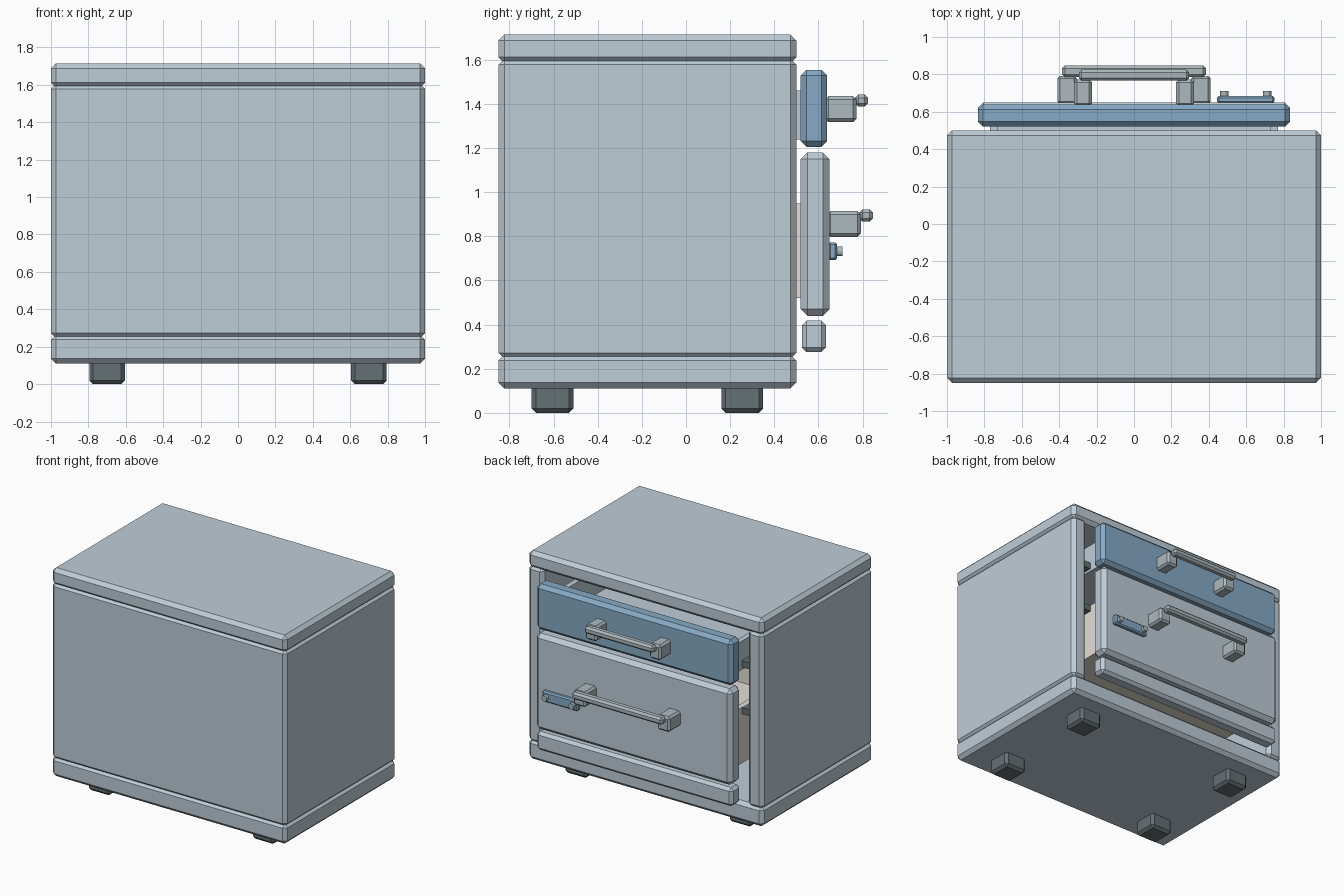
import bpy, bmesh, math
from mathutils import Matrix

if "Cube" in bpy.data.objects:
    bpy.data.objects.remove(bpy.data.objects["Cube"])


def material(name, r, g, b):
    m = bpy.data.materials.new(name)
    m.diffuse_color = (r, g, b, 1)
    m.use_nodes = True
    m.node_tree.nodes["Principled BSDF"].inputs["Base Color"].default_value = m.diffuse_color
    return m


BODY = material("body_grey", 0.52, 0.61, 0.68)
BLUE = material("drawer_blue", 0.24, 0.40, 0.56)
METAL = material("handle_metal", 0.42, 0.49, 0.52)
DARK = material("dark_rubber", 0.13, 0.16, 0.17)
CREAM = material("tray_cream", 0.78, 0.74, 0.66)


def finish(name, bm, mat, bevel):
    bmesh.ops.recalc_face_normals(bm, faces=bm.faces)
    me = bpy.data.meshes.new(name)
    bm.to_mesh(me)
    bm.free()
    ob = bpy.data.objects.new(name, me)
    bpy.context.collection.objects.link(ob)
    me.materials.append(mat)
    if bevel:
        mod = ob.modifiers.new("chamfer", 'BEVEL')
        mod.width = bevel
        mod.segments = 1
    return ob


def box(name, x, y, z, mat=BODY, bevel=0.015):
    """Chamfered box from (min, max) ranges."""
    bm = bmesh.new()
    size = [r[1] - r[0] for r in (x, y, z)]
    mid = [(r[1] + r[0]) / 2 for r in (x, y, z)]
    bmesh.ops.create_cube(bm, size=1, matrix=Matrix.Translation(mid) @ Matrix.Diagonal((*size, 1)))
    return finish(name, bm, mat, bevel)


# base and top slabs
box("base_slab", (-1, 1), (-0.85, 0.5), (0.11, 0.265), BODY, 0.027)
box("top_slab", (-1, 1), (-0.85, 0.5), (1.585, 1.715), BODY, 0.027)

# U-shaped shell: two sides and a back
bm = bmesh.new()
outline = [(-1, 0.5), (-1, -0.85), (1, -0.85), (1, 0.5),
           (0.87, 0.5), (0.87, -0.74), (-0.87, -0.74), (-0.87, 0.5)]
face = bm.faces.new([bm.verts.new((x, y, 0.245)) for x, y in outline])
ext = bmesh.ops.extrude_face_region(bm, geom=[face])
bmesh.ops.translate(bm, vec=(0, 0, 1.36),
                    verts=[v for v in ext["geom"] if isinstance(v, bmesh.types.BMVert)])
finish("cabinet_shell", bm, BODY, 0.027)

# feet
for sx in (-1, 1):
    for y in (-0.605, 0.255):
        box("foot", sorted((sx * 0.605, sx * 0.795)), (y - 0.095, y + 0.095), (0, 0.13), DARK, 0.02)

# drawer fronts and lower strip
W = (-0.835, 0.835)
box("upper_drawer_front", W, (0.52, 0.64), (1.205, 1.555), BLUE, 0.027)
box("lower_drawer_front", W, (0.52, 0.65), (0.44, 1.18), BODY, 0.03)
box("kick_strip", W, (0.525, 0.635), (0.275, 0.418), BODY, 0.022)


def handle(name, post_x, bar_x, face_y, post_y, bar_y, z):
    for s in (-1, 1):
        box(name + "_post", sorted((s * post_x[0], s * post_x[1])), (face_y - 0.01, post_y),
            (z, z + 0.117), METAL, 0.015)
    box(name + "_bar", (-bar_x, bar_x), bar_y, (z + 0.07, z + 0.125), METAL, 0.015)


handle("upper_handle", (0.225, 0.32), 0.295, 0.64, 0.772, (0.766, 0.825), 1.318)
handle("lower_handle", (0.305, 0.41), 0.385, 0.65, 0.792, (0.785, 0.847), 0.797)

# lock plate with two screws
box("lock_plate", (0.445, 0.75), (0.645, 0.685), (0.692, 0.773), BLUE, 0.01)
for x in (0.483, 0.712):
    bm = bmesh.new()
    bmesh.ops.create_cone(bm, cap_ends=True, segments=12, radius1=0.022, radius2=0.022, depth=0.04,
                          matrix=Matrix.Translation((x, 0.69, 0.732)) @ Matrix.Rotation(math.pi / 2, 4, 'X'))
    finish("plate_screw", bm, METAL, 0)


# drawer trays behind the fronts, with side rails
def tray(name, z0, z1, mat, rail_z):
    box(name + "_floor", (-0.77, 0.77), (-0.6, 0.53), (z0, z0 + 0.04), mat, 0)
    box(name + "_back", (-0.77, 0.77), (-0.64, -0.6), (z0, z1), mat, 0)
    for s in (-1, 1):
        box(name + "_side", sorted((s * 0.77, s * 0.73)), (-0.64, 0.53), (z0, z1), mat, 0)
        box(name + "_rail", sorted((s * 0.77, s * 0.87)), (-0.6, 0.42), (rail_z, rail_z + 0.05), DARK, 0)


tray("upper_tray", 1.24, 1.46, BODY, 1.26)
tray("lower_tray", 0.52, 0.95, CREAM, 0.98 - 0.08)
